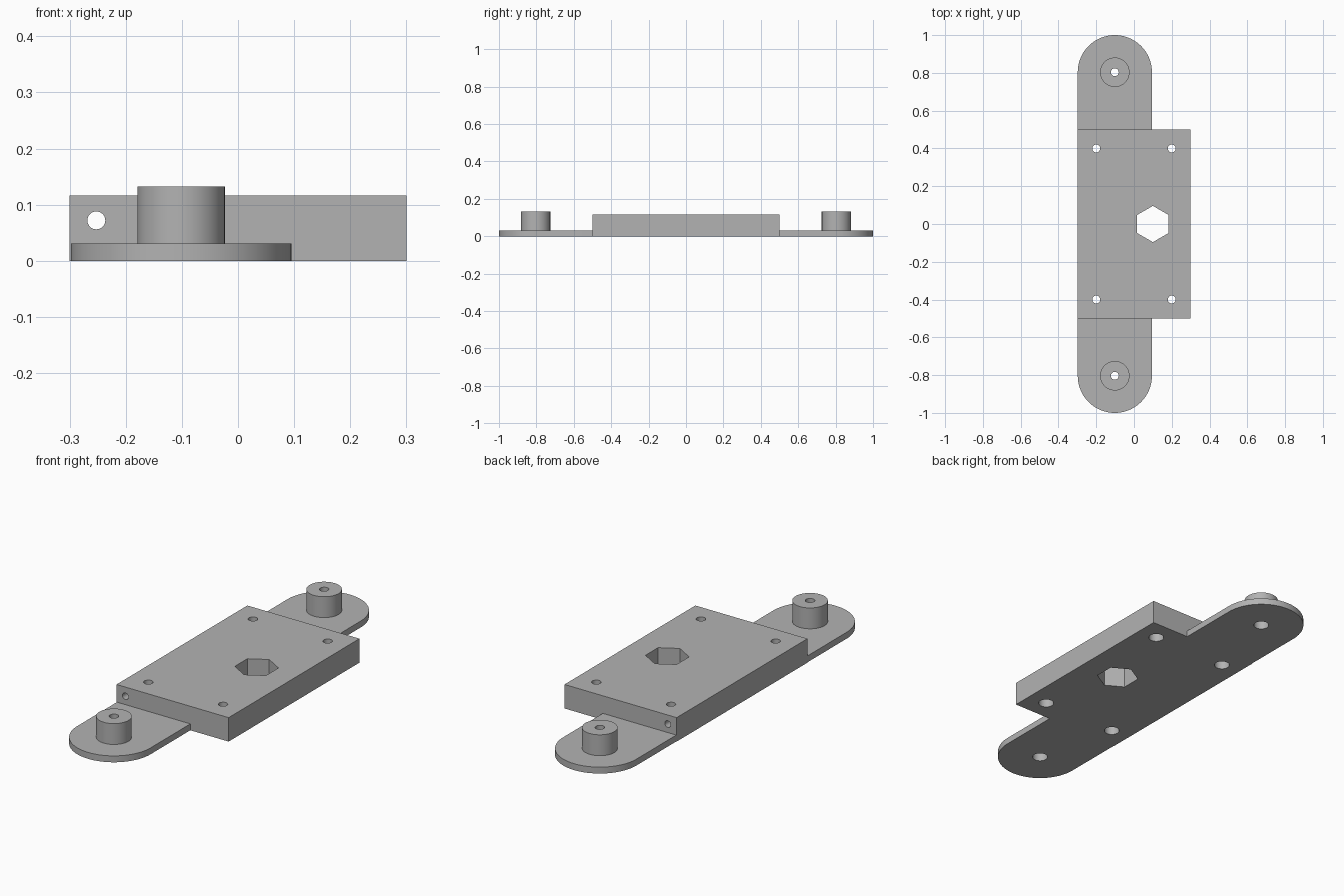
import bpy, bmesh
from math import pi, cos, sin, radians

cube = bpy.data.objects.get("Cube")
if cube:
    bpy.data.objects.remove(cube, do_unlink=True)

grey = bpy.data.materials.new("light grey")
grey.use_nodes = True
grey.diffuse_color = (0.45, 0.45, 0.45, 1)
grey.node_tree.nodes["Principled BSDF"].inputs["Base Color"].default_value = grey.diffuse_color


def arc(cx, cy, r, start, end, steps):
    return [(cx + r * cos(start + (end - start) * i / steps),
             cy + r * sin(start + (end - start) * i / steps)) for i in range(steps + 1)]


def circle(cx, cy, r, sides=48, turn=0.0):
    return arc(cx, cy, r, turn, turn + 2 * pi, sides)[:-1]


def prism(name, outline, low, high, axis="z"):
    """Extrude an outline along z, or an (x, z) outline along y."""
    def place(u, v, w):
        return (u, v, w) if axis == "z" else (u, w, v)
    bm = bmesh.new()
    face = bm.faces.new([bm.verts.new(place(u, v, low)) for u, v in outline])
    grown = bmesh.ops.extrude_face_region(bm, geom=[face])["geom"]
    bmesh.ops.translate(bm, vec=place(0, 0, high - low),
                        verts=[g for g in grown if isinstance(g, bmesh.types.BMVert)])
    bmesh.ops.recalc_face_normals(bm, faces=bm.faces)
    mesh = bpy.data.meshes.new(name)
    bm.to_mesh(mesh)
    bm.free()
    mesh.materials.append(grey)
    obj = bpy.data.objects.new(name, mesh)
    bpy.context.collection.objects.link(obj)
    return obj


def combine(target, tool, operation):
    mod = target.modifiers.new(operation, "BOOLEAN")
    mod.operation = operation
    mod.solver = "EXACT"
    mod.object = tool
    bpy.context.view_layer.objects.active = target
    bpy.ops.object.modifier_apply(modifier=mod.name)
    bpy.data.objects.remove(tool, do_unlink=True)


TAB_X, TAB_R, HUB_Y = -0.1015, 0.1965, 0.8035

# Thick central block
plate = prism("mounting_plate", [(-0.3, -0.5), (0.3, -0.5), (0.3, 0.5), (-0.3, 0.5)], 0, 0.116)

# Thin rounded tabs with raised hubs at both ends
for side in (-1, 1):
    outline = [(TAB_X + TAB_R, side * 0.45)]
    outline += arc(TAB_X, side * HUB_Y, TAB_R, 0, side * pi, 40)
    outline += [(TAB_X - TAB_R, side * 0.45)]
    combine(plate, prism("end_tab", outline, 0, 0.031), "UNION")
    hub = prism("hub", circle(TAB_X, side * HUB_Y, 0.078), 0.015, 0.132)
    combine(plate, hub, "UNION")

# Screw holes, counterbored from underneath
for side in (-1, 1):
    for x, y in ((-0.2, 0.4), (0.2, 0.4), (TAB_X, HUB_Y)):
        bore = prism("bore", circle(x, side * y, 0.021, 32), -0.1, 0.3)
        combine(plate, bore, "DIFFERENCE")
        counterbore = prism("counterbore", circle(x, side * y, 0.035, 32), -0.1, 0.07)
        combine(plate, counterbore, "DIFFERENCE")

# Hexagonal window and lengthwise cable hole
combine(plate, prism("hex_cutter", circle(0.1, 0, 0.096, 6, pi / 6), -0.1, 0.3), "DIFFERENCE")
combine(plate, prism("cable_cutter", circle(-0.2525, 0.072, 0.016, 32), -0.7, 0.7, "y"), "DIFFERENCE")

bpy.ops.object.select_all(action="DESELECT")
plate.select_set(True)
bpy.context.view_layer.objects.active = plate
bpy.ops.object.shade_smooth_by_angle(angle=radians(30))
